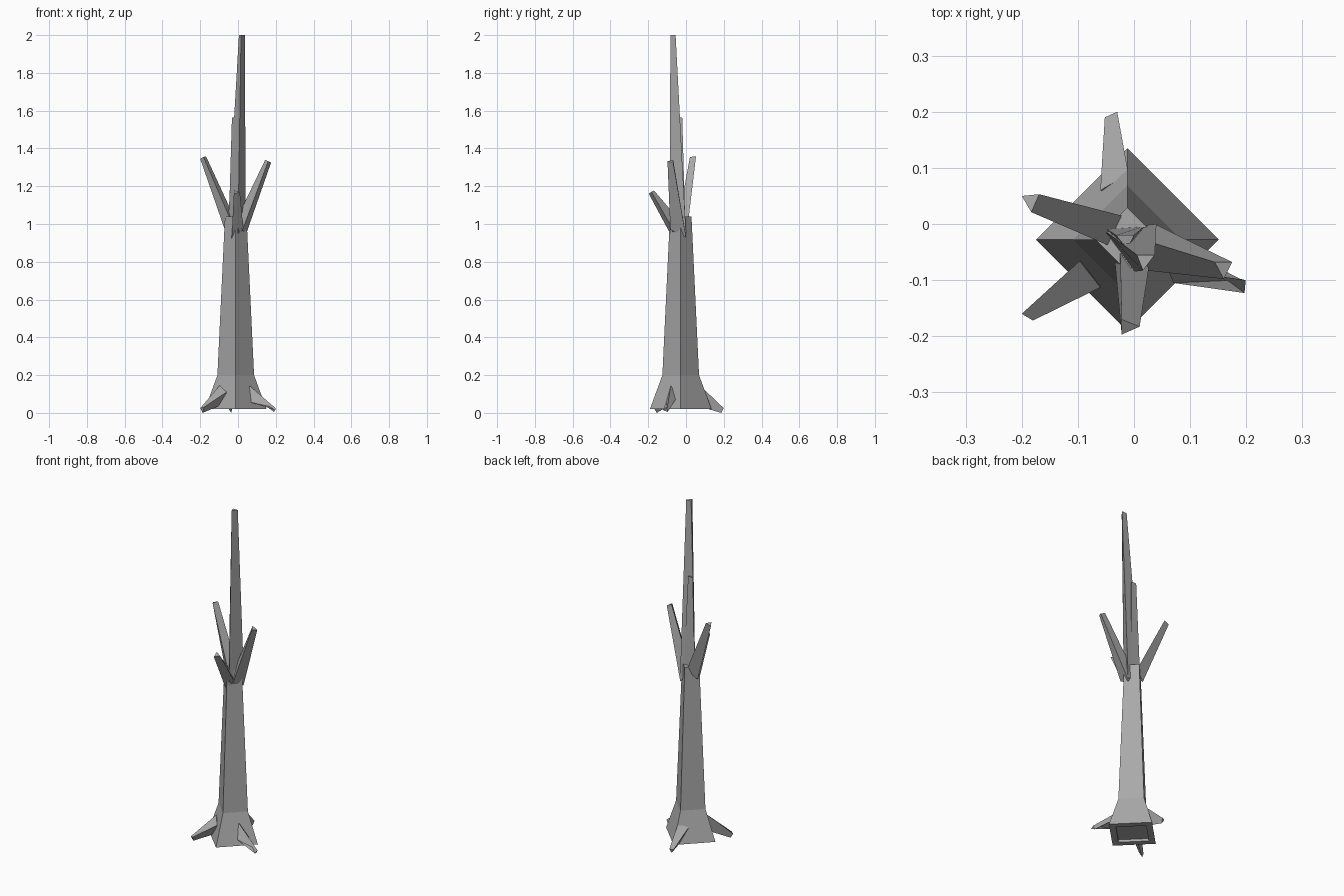
import bpy

bark = bpy.data.materials.new("grey bark")
bark.diffuse_color = (0.4, 0.4, 0.4, 1)


def loft(name, rings):
    """Closed flat-faced solid through rings of equal vertex count."""
    n = len(rings[0])
    verts = [p for ring in rings for p in ring]
    faces = [tuple(range(n))[::-1]]
    for k in range(len(rings) - 1):
        for i in range(n):
            j = (i + 1) % n
            faces.append((k * n + i, k * n + j, (k + 1) * n + j, (k + 1) * n + i))
    faces.append(tuple(range(len(verts) - n, len(verts))))
    mesh = bpy.data.meshes.new(name)
    mesh.from_pydata(verts, [], faces)
    mesh.materials.append(bark)
    obj = bpy.data.objects.new(name, mesh)
    bpy.context.collection.objects.link(obj)
    return obj


def diamond(r, z, cx=-0.012, cy=-0.028):
    return [(cx + r, cy, z), (cx, cy + r, z), (cx - r, cy, z), (cx, cy - r, z)]


# Four-sided trunk with flared foot and a shallow recess underneath
loft("trunk", [diamond(0.115, 0.035), diamond(0.115, 0.02), diamond(0.163, 0.02),
               diamond(0.097, 0.2), diamond(0.057, 1.04)])

# Triangular branches: base triangle, tip triangle (counter-clockwise from the tip)
loft("main_branch", [
    [(-0.055, -0.01, 0.97), (0.0, -0.085, 0.95), (0.04, 0.0, 0.95)],
    [(0.005, -0.055, 2.0), (0.016, -0.083, 2.0), (0.037, -0.055, 2.0)]])
loft("back_branch", [
    [(-0.05, -0.008, 0.97), (-0.01, -0.07, 0.97), (0.02, -0.003, 0.97)],
    [(-0.032, -0.02, 1.565), (-0.012, -0.045, 1.56), (0.0, -0.02, 1.565)]])
loft("left_branch", [
    [(-0.07, -0.01, 0.97), (-0.03, -0.045, 1.0), (-0.013, 0.0125, 1.02)],
    [(-0.2, 0.05, 1.345), (-0.183, 0.021, 1.355), (-0.169, 0.053, 1.358)]])
loft("right_branch", [
    [(-0.01, -0.02, 1.02), (0.024, -0.083, 0.97), (0.037, 0.0, 0.93)],
    [(0.144, -0.068, 1.34), (0.16, -0.098, 1.332), (0.175, -0.068, 1.325)]])
loft("front_branch", [
    [(-0.034, -0.068, 0.92), (0.028, -0.068, 0.97), (-0.025, -0.035, 1.02)],
    [(-0.022, -0.197, 1.16), (0.01, -0.183, 1.17), (-0.022, -0.17, 1.178)]])

# Triangular roots reaching down to the ground
loft("back_root", [
    [(-0.01, 0.09, 0.13), (-0.06, 0.06, 0.11), (-0.03, 0.05, 0.04)],
    [(-0.03, 0.2, 0.025), (-0.052, 0.19, 0.025), (-0.036, 0.187, 0.0)]])
loft("left_root", [
    [(-0.097, -0.066, 0.145), (-0.06, -0.113, 0.11), (-0.07, -0.07, 0.05)],
    [(-0.2, -0.16, 0.025), (-0.18, -0.172, 0.03), (-0.187, -0.155, 0.0)]])
loft("right_root", [
    [(0.06, -0.08, 0.145), (0.085, -0.045, 0.085), (0.07, -0.105, 0.055)],
    [(0.199, -0.1, 0.025), (0.19, -0.098, 0.005), (0.197, -0.123, 0.015)]])

# Make every face point outward
import bmesh
for obj in bpy.context.collection.objects:
    bm = bmesh.new()
    bm.from_mesh(obj.data)
    bmesh.ops.recalc_face_normals(bm, faces=bm.faces)
    bm.to_mesh(obj.data)
    bm.free()
